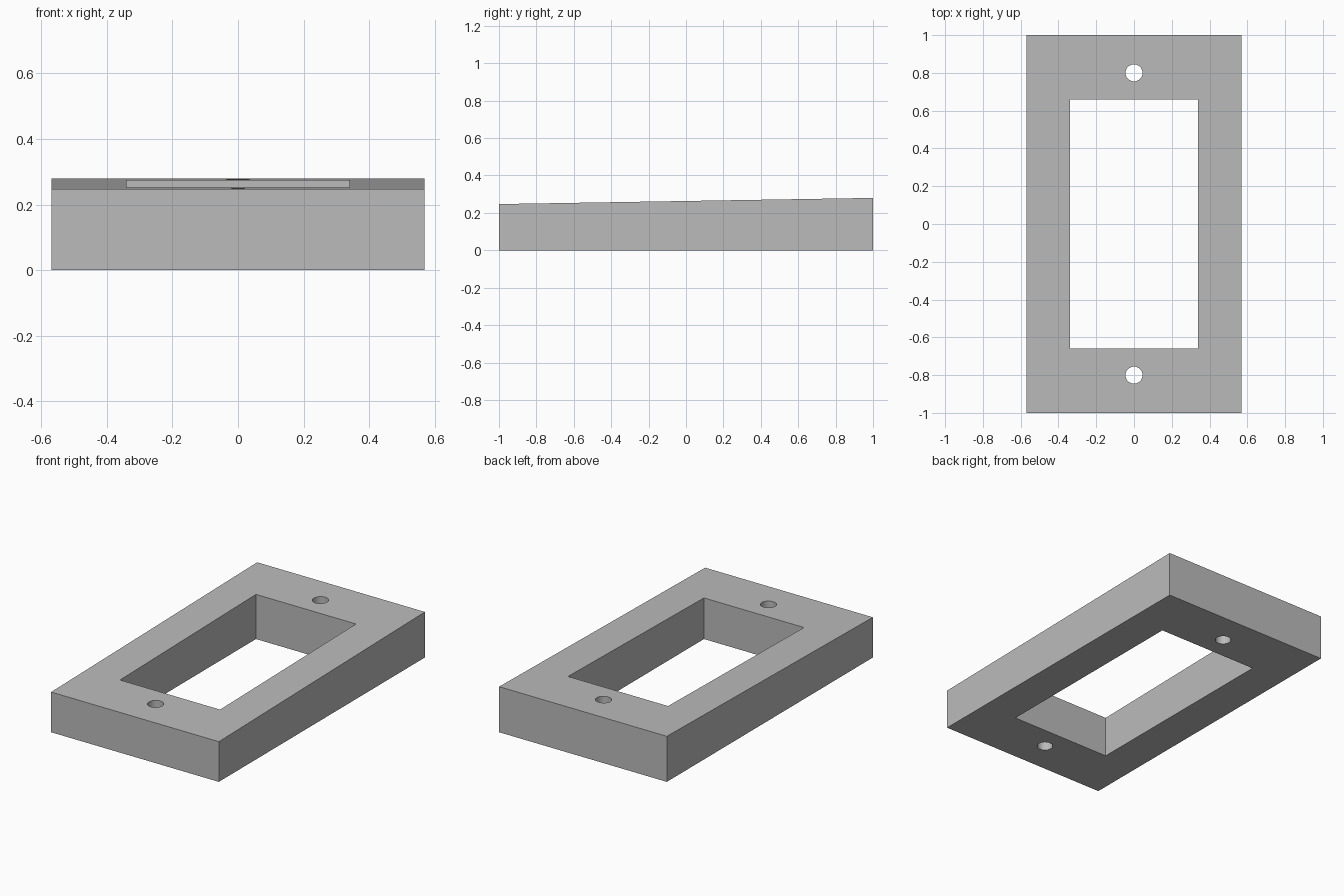
import bpy
import bmesh

HALF_X, HALF_Y = 0.57, 1.0
FRONT_H, BACK_H = 0.247, 0.28
OPEN_X, OPEN_Y = 0.34, 0.66
SCREW_Y, SCREW_R = 0.80, 0.045

cube = bpy.data.objects.get("Cube")
if cube:
    bpy.data.objects.remove(cube, do_unlink=True)

grey = bpy.data.materials.new("plain grey")
grey.use_nodes = True
grey.diffuse_color = (0.5, 0.5, 0.5, 1)
grey.node_tree.nodes["Principled BSDF"].inputs["Base Color"].default_value = grey.diffuse_color


def add_object(name, bm):
    bmesh.ops.recalc_face_normals(bm, faces=bm.faces)
    mesh = bpy.data.meshes.new(name)
    bm.to_mesh(mesh)
    bm.free()
    mesh.materials.append(grey)
    obj = bpy.data.objects.new(name, mesh)
    bpy.context.collection.objects.link(obj)
    return obj


# Wedge body: side profile swept across the width
bm = bmesh.new()
profile = [(-HALF_Y, 0), (HALF_Y, 0), (HALF_Y, BACK_H), (-HALF_Y, FRONT_H)]
side = bm.faces.new([bm.verts.new((-HALF_X, y, z)) for y, z in profile])
swept = bmesh.ops.extrude_face_region(bm, geom=[side])["geom"]
bmesh.ops.translate(bm, vec=(2 * HALF_X, 0, 0),
                    verts=[v for v in swept if isinstance(v, bmesh.types.BMVert)])
frame = add_object("wedge_frame", bm)

# Cutter for the rectangular opening
bm = bmesh.new()
bmesh.ops.create_cube(bm, size=2)
bmesh.ops.scale(bm, vec=(OPEN_X, OPEN_Y, 1), verts=bm.verts)
cutters = [add_object("opening_cutter", bm)]

# Cutters for the two screw holes
for label, sign in (("front", -1), ("back", 1)):
    bm = bmesh.new()
    bmesh.ops.create_cone(bm, cap_ends=True, segments=40, radius1=SCREW_R,
                          radius2=SCREW_R, depth=2)
    bmesh.ops.translate(bm, vec=(0, sign * SCREW_Y, 0), verts=bm.verts)
    cutters.append(add_object(label + "_screw_hole_cutter", bm))

# Cut the openings and discard the cutters
bpy.ops.object.select_all(action="DESELECT")
bpy.context.view_layer.objects.active = frame
frame.select_set(True)
for cutter in cutters:
    cutter.hide_render = True
    mod = frame.modifiers.new(cutter.name, "BOOLEAN")
    mod.operation = "DIFFERENCE"
    mod.solver = "EXACT"
    mod.object = cutter
    bpy.ops.object.modifier_apply(modifier=mod.name)
    bpy.data.objects.remove(cutter, do_unlink=True)

bpy.ops.object.shade_smooth_by_angle()
